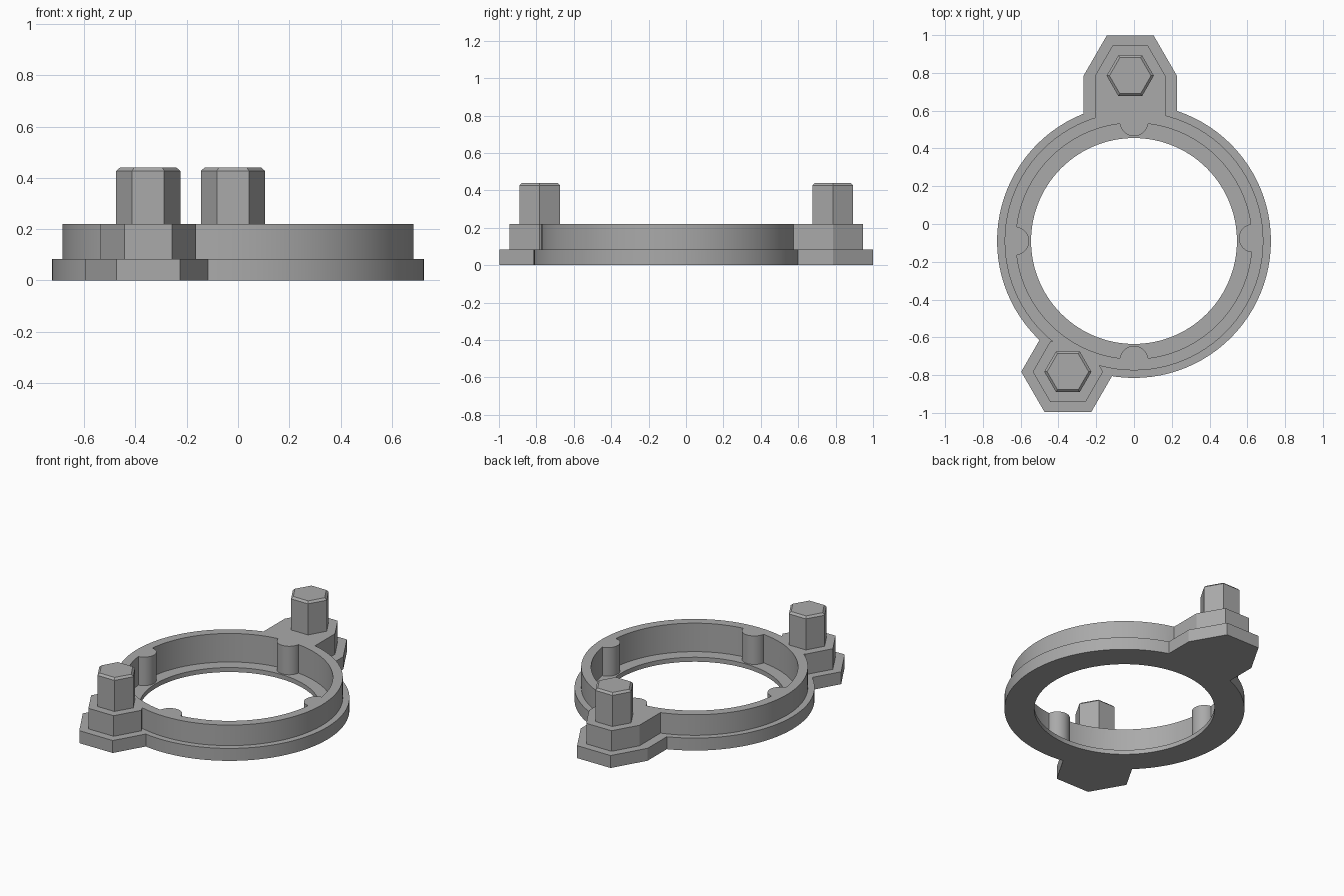
import bpy
import bmesh
from math import cos, sin, pi, radians

cube = bpy.data.objects.get("Cube")
if cube:
    bpy.data.objects.remove(cube, do_unlink=True)

grey = bpy.data.materials.new("plain grey")
grey.use_nodes = True
GREY = (0.4, 0.4, 0.4, 1)
grey.diffuse_color = GREY
grey.node_tree.nodes["Principled BSDF"].inputs["Base Color"].default_value = GREY

CENTRE = (0, -0.09)          # middle of the ring
FRONT_LUG = (-0.35, -0.782)
BACK_LUG = (-0.02, 0.785)
FLANGE_TOP, WALL_TOP, FLOOR = 0.083, 0.22, 0.03


def polygon(centre, radius, sides):
    return [(centre[0] + radius * cos(2 * pi * i / sides),
             centre[1] + radius * sin(2 * pi * i / sides)) for i in range(sides)]


def loft(name, *levels):
    """Solid through stacked outlines, each given as (points, height)."""
    bm = bmesh.new()
    rings = [[bm.verts.new((x, y, z)) for x, y in pts] for pts, z in levels]
    bm.faces.new(rings[0][::-1])
    bm.faces.new(rings[-1])
    for low, high in zip(rings, rings[1:]):
        n = len(low)
        for i in range(n):
            j = (i + 1) % n
            bm.faces.new((low[i], low[j], high[j], high[i]))
    mesh = bpy.data.meshes.new(name)
    bm.to_mesh(mesh)
    bm.free()
    mesh.materials.append(grey)
    obj = bpy.data.objects.new(name, mesh)
    bpy.context.collection.objects.link(obj)
    return obj


def prism(name, pts, bottom, top):
    return loft(name, (pts, bottom), (pts, top))


def combine(target, other, operation):
    mod = target.modifiers.new(operation, 'BOOLEAN')
    mod.operation, mod.object, mod.solver = operation, other, 'EXACT'
    bpy.context.view_layer.objects.active = target
    bpy.ops.object.modifier_apply(modifier=mod.name)
    bpy.data.objects.remove(other, do_unlink=True)


def back_outline(radius):
    # Half hexagon with straight sides running into the ring
    pts = polygon(BACK_LUG, radius, 6)[:4]
    return pts + [(pts[3][0], 0.4), (pts[0][0], 0.4)]


def tier(name, ring_radius, lug_radius, bottom, top):
    body = prism(name, polygon(CENTRE, ring_radius, 96), bottom, top)
    for outline in (polygon(FRONT_LUG, lug_radius, 6), back_outline(lug_radius)):
        combine(body, prism("lug", outline, bottom, top), 'UNION')
    return body


# Stepped body: wide flange with a narrower wall above
body = tier("ring_body", 0.725, 0.247, 0, FLANGE_TOP)
combine(body, tier("wall", 0.685, 0.186, 0.05, WALL_TOP), 'UNION')

# Recess inside the wall, leaving four round ribs standing
recess = prism("recess", polygon(CENTRE, 0.625, 96), FLOOR, 0.5)
for spot in ((0, 0.54), (0, -0.72), (-0.63, -0.09), (0.63, -0.075)):
    combine(recess, prism("rib", polygon(spot, 0.075, 32), -0.1, 0.6), 'DIFFERENCE')
combine(body, recess, 'DIFFERENCE')

# Through hole
combine(body, prism("hole", polygon(CENTRE, 0.545, 96), -0.1, 0.6), 'DIFFERENCE')

# Hexagonal pegs with chamfered tops
pegs = []
for name, spot in (("front_peg", FRONT_LUG), ("back_peg", BACK_LUG)):
    wide, narrow = polygon(spot, 0.125, 6), polygon(spot, 0.11, 6)
    pegs.append(loft(name, (wide, 0.2), (wide, 0.427), (narrow, 0.44)))

# Smooth the round walls, keep all corners crisp
bpy.ops.object.select_all(action='DESELECT')
body.select_set(True)
bpy.context.view_layer.objects.active = body
bpy.ops.object.shade_smooth_by_angle(angle=radians(25))
